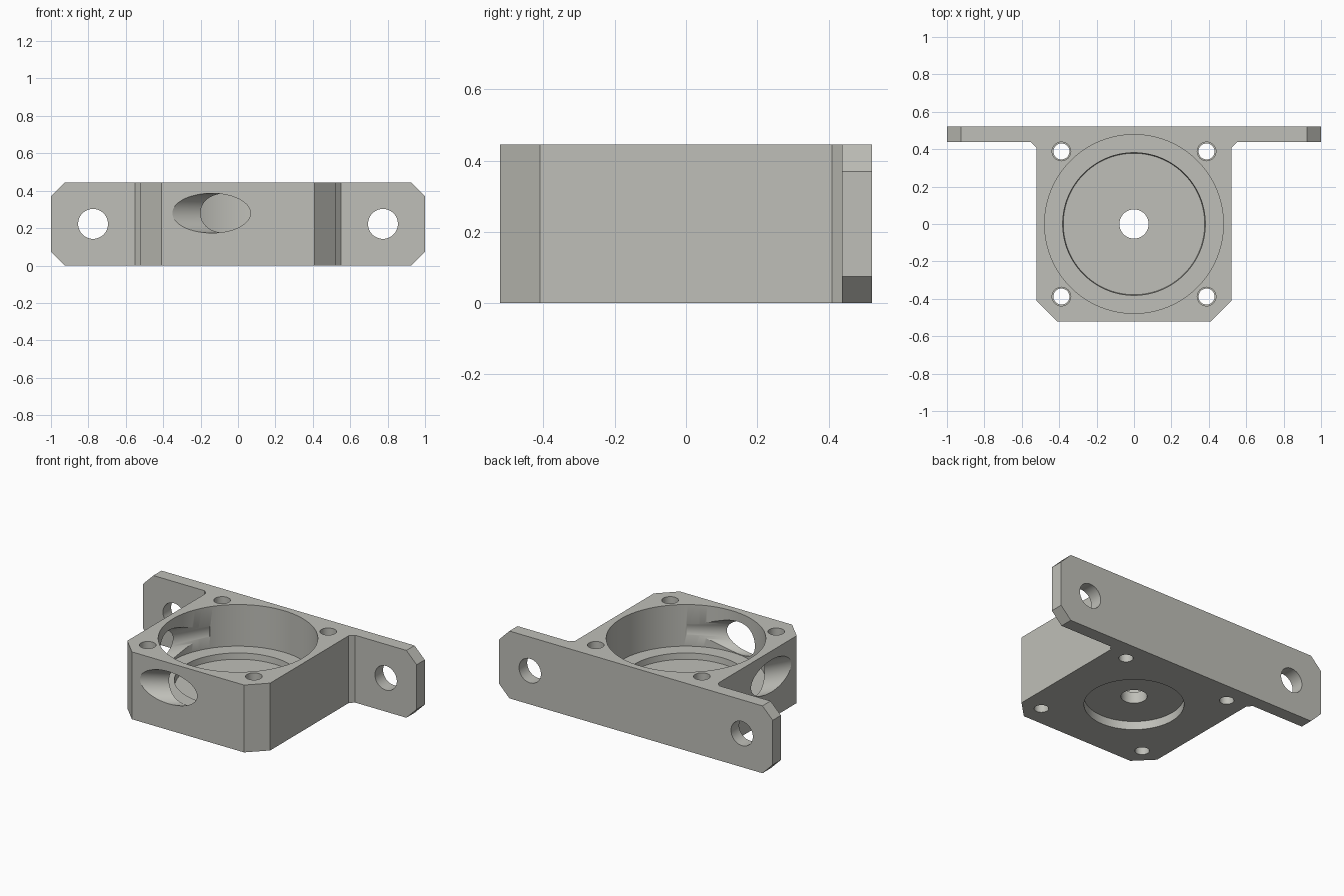
import bpy, bmesh, math
from mathutils import Matrix, Vector

if "Cube" in bpy.data.objects:
    bpy.data.objects.remove(bpy.data.objects["Cube"])

H = 0.445          # overall height
Y = 0.5225         # half depth
metal = bpy.data.materials.new("light_grey")
metal.diffuse_color = (0.52, 0.52, 0.48, 1)
metal.use_nodes = True
metal.node_tree.nodes["Principled BSDF"].inputs["Base Color"].default_value = metal.diffuse_color


def finish(name, bm):
    bmesh.ops.recalc_face_normals(bm, faces=bm.faces)
    me = bpy.data.meshes.new(name)
    bm.to_mesh(me)
    bm.free()
    ob = bpy.data.objects.new(name, me)
    bpy.context.collection.objects.link(ob)
    me.materials.append(metal)
    return ob


def prism(name, pts, z0, z1):
    bm = bmesh.new()
    face = bm.faces.new([bm.verts.new((x, y, z0)) for x, y in pts])
    ext = bmesh.ops.extrude_face_region(bm, geom=[face])
    bmesh.ops.translate(bm, vec=(0, 0, z1 - z0),
                        verts=[v for v in ext["geom"] if isinstance(v, bmesh.types.BMVert)])
    return finish(name, bm)


def cylinder(name, a, b, r1, r2=None, n=64):
    a, b = Vector(a), Vector(b)
    d = b - a
    m = Matrix.Translation((a + b) / 2) @ d.to_track_quat('Z', 'Y').to_matrix().to_4x4()
    bm = bmesh.new()
    bmesh.ops.create_cone(bm, cap_ends=True, segments=n, radius1=r1,
                          radius2=r1 if r2 is None else r2, depth=d.length, matrix=m)
    return finish(name, bm)


# Block with corner chamfers, relieved into the mounting flange
half = [(0.41, -Y), (0.5225, -0.41), (0.5225, 0.41), (0.55, 0.4375), (1, 0.4375), (1, Y)]
housing = prism("housing", half + [(-x, y) for x, y in reversed(half)], 0, H)

cutters = []
# Main bore, stepped seat, shaft hole, underside recess
cutters.append(cylinder("bore_cutter", (0, 0, 0.17), (0, 0, 0.6), 0.478, n=128))
cutters.append(cylinder("seat_cutter", (0, 0, 0.13), (0, 0, 0.2), 0.378, 0.384, n=128))
cutters.append(cylinder("shaft_cutter", (0, 0, -0.1), (0, 0, 0.3), 0.078))
cutters.append(cylinder("recess_cutter", (0, 0, -0.1), (0, 0, 0.055), 0.295, n=96))

# Corner screw holes, narrower at the bottom
for sx in (-1, 1):
    for sy in (-1, 1):
        x, y = sx * 0.388, sy * 0.388
        cutters.append(cylinder("screw_cutter", (x, y, -0.1), (x, y, 0.3), 0.043, n=32))
        cutters.append(cylinder("screw_top_cutter", (x, y, 0.2), (x, y, 0.6), 0.05, n=32))

# Flange bolt holes and clipped flange corners
c = 0.075
for s in (-1, 1):
    cutters.append(cylinder("bolt_cutter", (s * 0.775, 0.3, H / 2), (s * 0.775, 0.7, H / 2), 0.08, n=48))
    for z, t in ((0, 1), (H, -1)):
        bm = bmesh.new()
        tri = [(s * (1 - c - 0.1), z - t * 0.1), (s * 1.1, z + t * (c + 0.1)), (s * 1.1, z - t * 0.1)]
        lo = [bm.verts.new((x, 0.3, zz)) for x, zz in tri]
        hi = [bm.verts.new((x, 0.7, zz)) for x, zz in tri]
        bm.faces.new(lo)
        bm.faces.new(hi[::-1])
        for i in range(3):
            j = (i + 1) % 3
            bm.faces.new((lo[i], hi[i], hi[j], lo[j]))
        cutters.append(finish("corner_cutter", bm))

# Two slanted ports tangent to the bore, mirrored about the diagonal
ang = math.radians(59.5)
dx, dy = math.sin(ang), math.cos(ang)
x0, y0, z0 = -0.142, -Y, 0.28
p = (x0 - 0.4 * dx, y0 - 0.4 * dy)
q = (x0 + 0.42 * dx, y0 + 0.42 * dy)
cutters.append(cylinder("front_port_cutter", (*p, z0), (*q, z0), 0.106))
cutters.append(cylinder("side_port_cutter", (p[1], p[0], z0), (q[1], q[0], z0), 0.106))

# Apply the cuts
bpy.context.view_layer.objects.active = housing
housing.select_set(True)
for cut in cutters:
    mod = housing.modifiers.new("cut", 'BOOLEAN')
    mod.operation = 'DIFFERENCE'
    mod.solver = 'EXACT'
    mod.object = cut
    bpy.ops.object.modifier_apply(modifier=mod.name)
for cut in cutters:
    bpy.data.objects.remove(cut)

bpy.ops.object.shade_smooth_by_angle(angle=math.radians(30))
